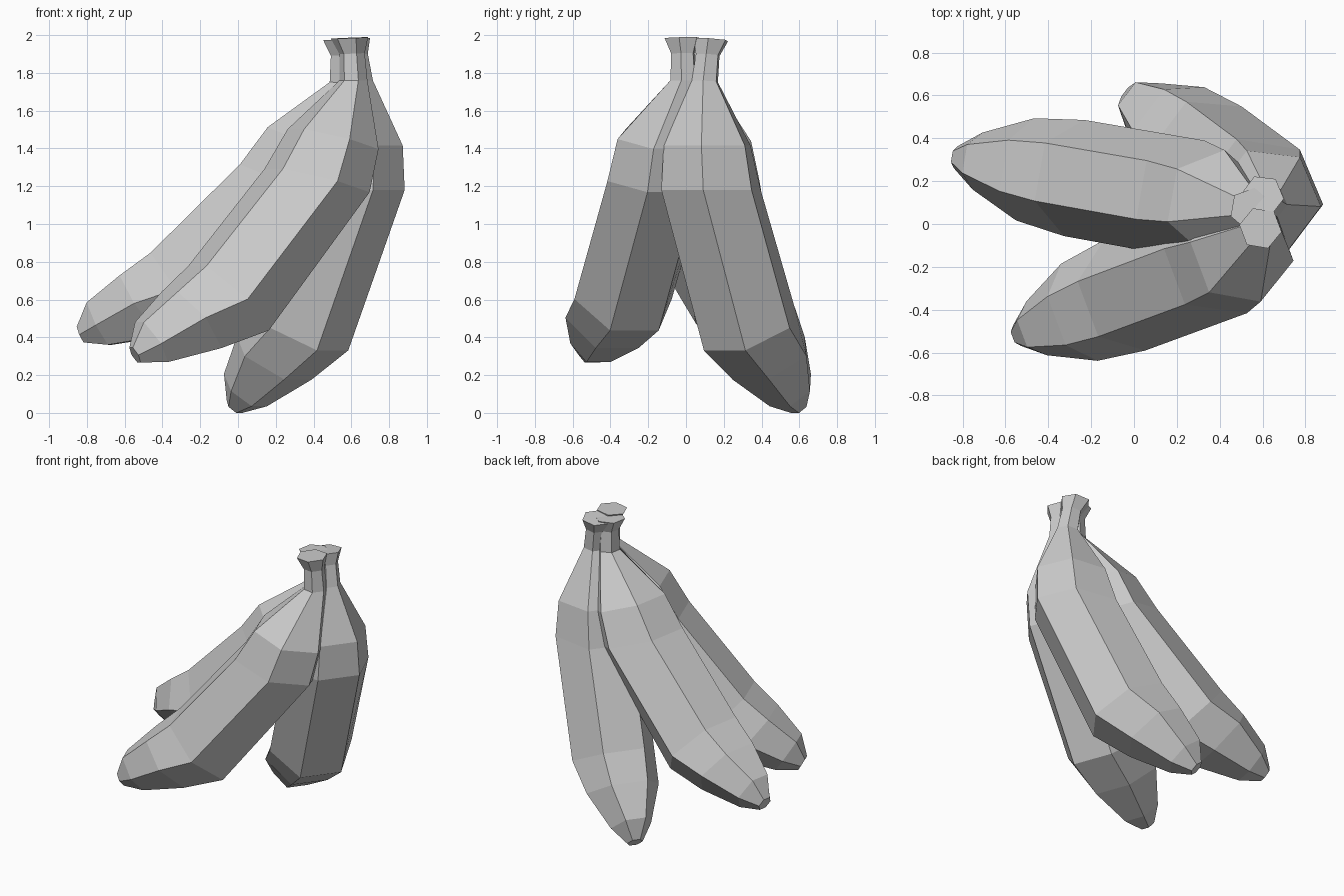
import bpy, bmesh
from math import radians, cos, sin, pi
from mathutils import Vector

if "Cube" in bpy.data.objects:
    bpy.data.objects.remove(bpy.data.objects["Cube"])

# Shared banana profile in its bending plane, measured from the stem top:
# (outward offset, height, radius, ring tilt in degrees, inner-side bulge)
RINGS = [
    (0.00, 0.00, 0.100, -6, 1),      # stem top
    (-0.025, -0.08, 0.068, -6, 1),   # stem neck
    (-0.05, -0.22, 0.075, -4, 1),    # stem base
    (-0.03, -0.56, 0.250, 0, 1),     # shoulder
    (-0.008, -0.795, 0.278, 0, 1.1), # upper body
    (0.33, -1.525, 0.275, 30, 1.06), # lower body
    (0.523, -1.675, 0.242, 36, 0.85),# taper
    (0.695, -1.86, 0.135, 43, 1.15), # tip
    (0.775, -1.943, 0.052, 46, 1),   # blunt end
]
SIDES = 6
STEM_RINGS = 3


def banana(name, stem, body, heading, swing):
    """Hexagonal banana with its stem top at `stem` and its body swung outward about `body`."""
    h = radians(heading)
    out = Vector((cos(h), sin(h), 0))
    side = Vector((-sin(h), cos(h), 0))
    up = Vector((0, 0, 1))
    bm = bmesh.new()
    loops = []
    for i, (s, z, r, tilt, inner) in enumerate(RINGS):
        is_stem = i < STEM_RINGS
        g = radians(swing * (0.5 if is_stem else 1))
        centre = (Vector(stem if is_stem else body)
                  + out * (s * cos(g) - z * sin(g))
                  + up * (z * cos(g) + s * sin(g)))
        t = radians(tilt) + (g * 0.5 if is_stem else g)
        u = out * cos(t) + up * sin(t)
        ring = []
        for k in range(SIDES):
            a = 2 * pi * k / SIDES
            v = sin(a) * (inner if sin(a) > 0 else 1)
            ring.append(bm.verts.new(centre + r * (cos(a) * side + v * u)))
        loops.append(ring)
    for lo, hi in zip(loops, loops[1:]):
        for k in range(SIDES):
            j = (k + 1) % SIDES
            bm.faces.new((lo[k], lo[j], hi[j], hi[k]))
    bm.faces.new(loops[0])
    bm.faces.new(loops[-1])
    bmesh.ops.recalc_face_normals(bm, faces=bm.faces)
    mesh = bpy.data.meshes.new(name)
    bm.to_mesh(mesh)
    bm.free()
    obj = bpy.data.objects.new(name, mesh)
    bpy.context.collection.objects.link(obj)
    return obj


# Three bananas meeting at their stems
banana("front_banana", (0.59, -0.02, 1.985), (0.605, -0.09, 2.0), 200.5, 14.2)
banana("middle_banana", (0.545, 0.07, 1.975), (0.54, 0.07, 1.975), 170, 20)
banana("back_banana", (0.60, 0.13, 1.975), (0.60, 0.13, 1.975), 143, 0)
